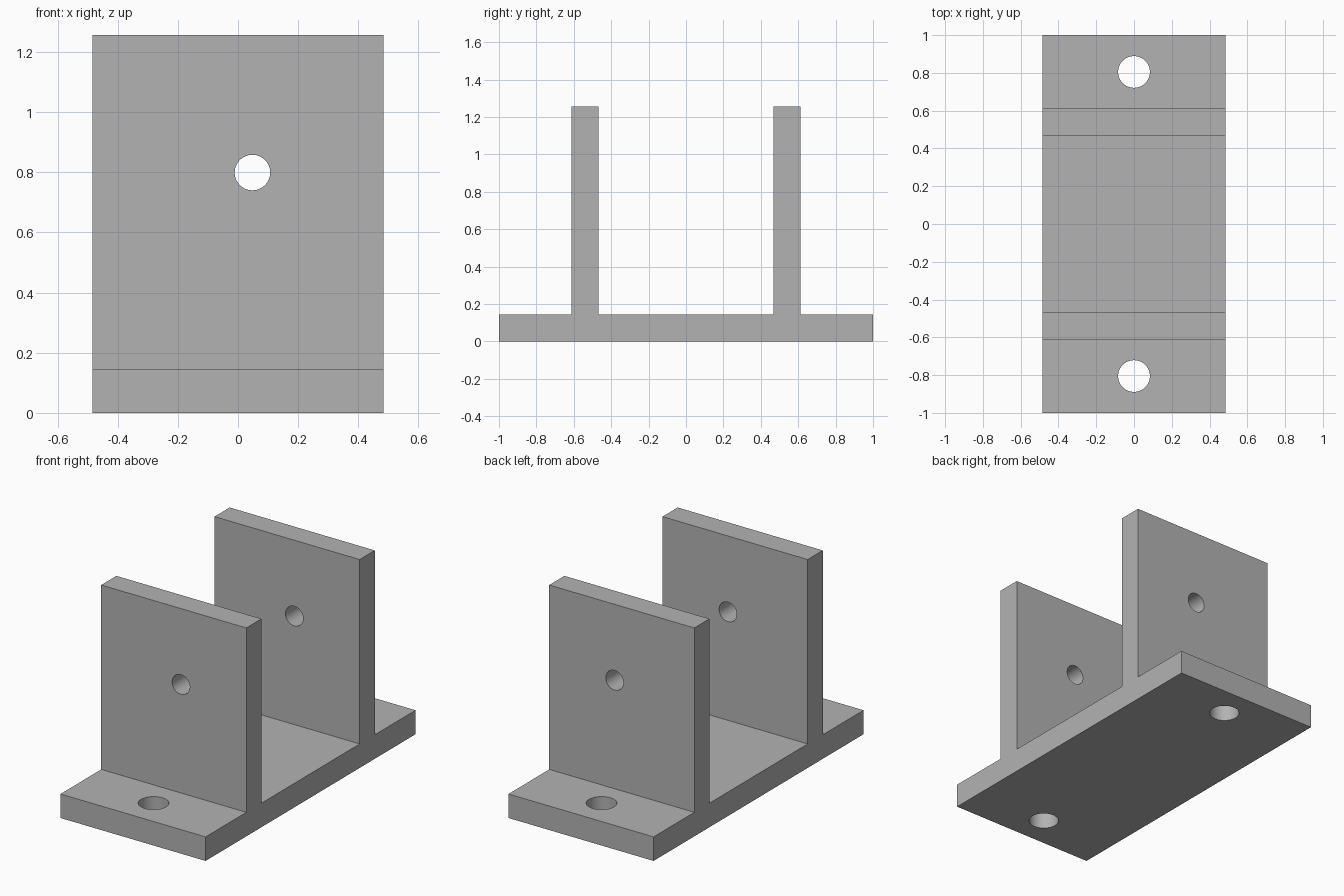
import bpy, bmesh, math
from mathutils import Matrix

cube = bpy.data.objects.get("Cube")
if cube:
    bpy.data.objects.remove(cube, do_unlink=True)

HALF_W, HALF_L, BASE_T, HEIGHT = 0.484, 1.0, 0.145, 1.257
WALL_IN, WALL_OUT = 0.468, 0.612

grey = bpy.data.materials.new("plain_grey")
grey.use_nodes = True
grey.diffuse_color = (0.45, 0.45, 0.45, 1)
grey.node_tree.nodes["Principled BSDF"].inputs["Base Color"].default_value = (0.45, 0.45, 0.45, 1)


def make_object(name, bm):
    bmesh.ops.recalc_face_normals(bm, faces=bm.faces)
    mesh = bpy.data.meshes.new(name)
    bm.to_mesh(mesh)
    bm.free()
    mesh.materials.append(grey)
    obj = bpy.data.objects.new(name, mesh)
    bpy.context.collection.objects.link(obj)
    return obj


def cylinder_cutter(name, radius, depth, location, rotation):
    bm = bmesh.new()
    bmesh.ops.create_cone(bm, cap_ends=True, segments=64, radius1=radius, radius2=radius,
                          depth=depth, matrix=Matrix.Translation(location) @ rotation)
    obj = make_object(name, bm)
    obj.hide_render = True
    return obj


# Bracket: mirrored side profile extruded across the width
half = [(HALF_L, 0), (HALF_L, BASE_T), (WALL_OUT, BASE_T), (WALL_OUT, HEIGHT),
        (WALL_IN, HEIGHT), (WALL_IN, BASE_T)]
profile = half + [(-y, z) for y, z in reversed(half)]
bm = bmesh.new()
face = bm.faces.new([bm.verts.new((-HALF_W, y, z)) for y, z in profile])
extruded = bmesh.ops.extrude_face_region(bm, geom=[face])["geom"]
bmesh.ops.translate(bm, vec=(2 * HALF_W, 0, 0),
                    verts=[v for v in extruded if isinstance(v, bmesh.types.BMVert)])
bracket = make_object("clevis_bracket", bm)

# Pin hole through both walls, and a mounting hole at each end of the base
cutters = [cylinder_cutter("pin_hole_cutter", 0.059, 3, (0.048, 0, 0.799),
                           Matrix.Rotation(math.pi / 2, 4, "X"))]
for side, y in (("front", -0.805), ("back", 0.805)):
    cutters.append(cylinder_cutter(side + "_mounting_hole_cutter", 0.084, 0.5,
                                   (0, y, BASE_T / 2), Matrix.Identity(4)))

bpy.ops.object.select_all(action="DESELECT")
bpy.context.view_layer.objects.active = bracket
bracket.select_set(True)
for cutter in cutters:
    mod = bracket.modifiers.new(cutter.name, "BOOLEAN")
    mod.operation = "DIFFERENCE"
    mod.solver = "EXACT"
    mod.object = cutter
    bpy.ops.object.modifier_apply(modifier=mod.name)
for cutter in cutters:
    bpy.data.objects.remove(cutter, do_unlink=True)

# Smooth hole walls, crisp edges elsewhere
bpy.ops.object.shade_smooth_by_angle(angle=math.radians(30))
